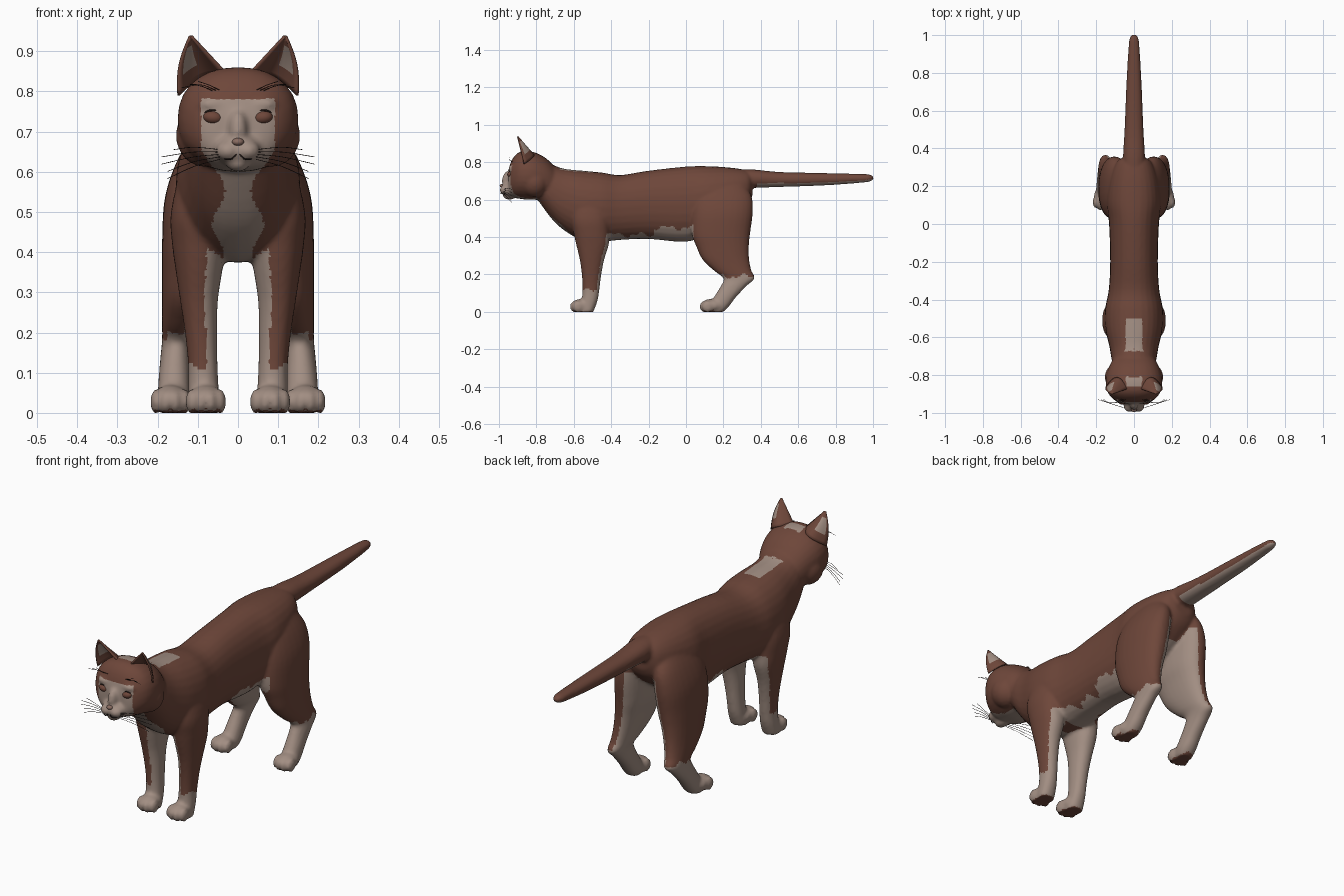
import bpy, bmesh, math
from mathutils import Matrix, Vector

cube = bpy.data.objects.get("Cube")
if cube:
    bpy.data.objects.remove(cube)


def material(name, rgb):
    m = bpy.data.materials.new(name)
    m.use_nodes = True
    m.diffuse_color = (*rgb, 1)
    m.node_tree.nodes["Principled BSDF"].inputs["Base Color"].default_value = (*rgb, 1)
    return m


BROWN = material("brown fur", (.155, .062, .042))
CREAM = material("cream fur", (.36, .27, .225))
DARK = material("dark line", (.02, .012, .01))
PINK = material("nose pink", (.25, .15, .12))


def add_object(name, bm, mats):
    bmesh.ops.recalc_face_normals(bm, faces=bm.faces)
    mesh = bpy.data.meshes.new(name)
    bm.to_mesh(mesh)
    bm.free()
    for m in mats:
        mesh.materials.append(m)
    for p in mesh.polygons:
        p.use_smooth = True
    ob = bpy.data.objects.new(name, mesh)
    bpy.context.collection.objects.link(ob)
    return ob


def spline(rows, steps=4):
    """Smooth a list of stations with a Catmull-Rom spline."""
    out = []
    for i in range(len(rows) - 1):
        quad = [rows[max(i - 1, 0)], rows[i], rows[i + 1], rows[min(i + 2, len(rows) - 1)]]
        for s in range(steps):
            t = s / steps
            out.append([b + t / 2 * (c - a + t * (2 * a - 5 * b + 4 * c - d + t * (3 * (b - c) + d - a)))
                        for a, b, c, d in zip(*quad)])
    return out + [list(rows[-1])]


def loft(bm, rows, axis, side=1, power=.9, seg=28):
    """Rows are (position on axis, x low, x high, other low, other high)."""
    rings = []
    for t, x0, x1, q0, q1 in spline(rows):
        ring = []
        for k in range(seg):
            a = math.tau * k / seg
            c, s = (math.copysign(abs(f) ** power, f) for f in (math.cos(a), math.sin(a)))
            x = side * ((x0 + x1) / 2 + (x1 - x0) / 2 * c)
            q = (q0 + q1) / 2 + (q1 - q0) / 2 * s
            ring.append(bm.verts.new((x, t, q) if axis == "y" else (x, q, t)))
        rings.append(ring)
    for r, n in zip(rings, rings[1:]):
        for k in range(seg):
            j = (k + 1) % seg
            bm.faces.new((r[k], r[j], n[j], n[k]))
    bm.faces.new(rings[0])
    bm.faces.new(rings[-1])


def ball(bm, centre, radii, tilt=0):
    mat = Matrix.Translation(centre) @ Matrix.Rotation(tilt, 4, "Y") @ Matrix.Diagonal((*radii, 1))
    bmesh.ops.create_uvsphere(bm, u_segments=20, v_segments=12, radius=1, matrix=mat)


def symmetric(rows):
    """Rows of (y, top, bottom, half width)."""
    return [(y, -w, w, b, t) for y, t, b, w in rows]


TORSO = [(-.80, .83, .61, .10), (-.72, .79, .50, .118), (-.65, .765, .435, .13),
         (-.55, .755, .38, .152), (-.45, .745, .375, .153), (-.35, .732, .385, .134),
         (-.20, .755, .39, .126), (0, .777, .375, .132), (.12, .779, .42, .145),
         (.25, .77, .50, .125), (.33, .755, .57, .09), (.355, .73, .62, .05)]
HEAD = [(-.68, .75, .60, .09), (-.74, .815, .60, .125), (-.80, .85, .60, .146),
        (-.85, .86, .60, .15), (-.89, .855, .605, .14), (-.92, .83, .61, .118),
        (-.94, .79, .62, .09), (-.95, .75, .635, .06)]
TAIL = [(.22, .76, .66, .05), (.35, .762, .663, .058), (.5, .748, .668, .05),
        (.75, .742, .677, .04), (.95, .737, .692, .028), (.99, .732, .70, .02), (1.003, .72, .71, .008)]
# Legs: (z, inner x, outer x, front y, back y)
HIND_LEG = [(.70, .02, .11, .10, .30), (.62, .03, .155, .05, .35), (.53, .03, .183, .03, .357),
            (.42, .04, .189, .03, .343), (.35, .06, .189, .055, .336), (.28, .08, .189, .088, .338),
            (.22, .10, .189, .15, .35), (.18, .115, .189, .20, .368), (.14, .12, .193, .187, .325),
            (.08, .12, .198, .15, .268), (.03, .12, .20, .12, .23), (0, .13, .195, .12, .20)]
FRONT_LEG = [(.62, .04, .14, -.60, -.42), (.5, .03, .167, -.615, -.41), (.42, .03, .164, -.60, -.41),
             (.36, .038, .156, -.587, -.413), (.28, .05, .144, -.568, -.437), (.2, .052, .132, -.557, -.453),
             (.12, .051, .124, -.553, -.463), (.06, .048, .124, -.558, -.473), (0, .045, .125, -.57, -.495)]

# Body, head, tail and legs fused into one skin
bm = bmesh.new()
loft(bm, symmetric(TORSO), "y")
loft(bm, symmetric(HEAD), "y")
loft(bm, symmetric(TAIL), "y")
ball(bm, (0, -.94, .655), (.06, .05, .042))
ball(bm, (0, -.945, .622), (.03, .035, .022))
ball(bm, (0, -.945, .70), (.026, .04, .055))
for side in (-1, 1):
    loft(bm, HIND_LEG, "z", side)
    loft(bm, FRONT_LEG, "z", side)
    ball(bm, (side * .082, -.81, .69), (.073, .075, .078))
    ball(bm, (side * .024, -.962, .652), (.032, .034, .026))
    ball(bm, (side * .062, -.925, .768), (.036, .025, .016))
    for x, y in ((.08, -.553), (.168, .14)):
        ball(bm, (side * x, y, .034), (.045, .064, .036))
        for k in range(4):
            off = k - 1.5
            ball(bm, (side * (x + off * .024), y - .04 + .007 * off * off, .028), (.014, .031, .031))
body = add_object("body", bm, [BROWN, CREAM])
remesh = body.modifiers.new("Fuse", "REMESH")
remesh.mode = "VOXEL"
remesh.voxel_size = .008
smooth = body.modifiers.new("Soften", "SMOOTH")
smooth.factor = .5
smooth.iterations = 4
bpy.context.view_layer.update()
skin = bpy.data.meshes.new_from_object(body.evaluated_get(bpy.context.evaluated_depsgraph_get()))
body.modifiers.clear()
body.data = skin
skin.materials.clear()
skin.materials.append(BROWN)
skin.materials.append(CREAM)
for v in skin.vertices:
    v.co.z = max(v.co.z, 0)


def is_cream(c, n):
    x, y, z = abs(c.x), c.y, c.z
    inward = n.x * math.copysign(1, c.x) < -.3
    wave = .01 * math.sin(45 * y) + .006 * math.sin(110 * y + 30 * x)
    if z < .012 and n.z < -.7:
        return False                                            # paw pads
    if y > .38:
        return n.z < -.5                                        # under the tail
    if y < -.86 and z > .6:
        return z < .782 and x < min(.092, .055 + (z - .6) * .7)  # face
    if y < -.5 and z > .36 and n.y < .3 and x < .048 + .016 * math.sin((.51 - z) * 38):
        return True                                             # chest
    if y > .04:
        return z < .19 + wave or (inward and z < .58) or (x < .07 and z < .52 and n.z < -.3)
    if y > -.43 and n.z < .2 and z < (.45 if y > -.17 else .412) + wave:
        return True                                             # belly
    if y < -.4 and z < .42:
        return z < .112 + wave or inward or (n.y > .6 and z < .36)
    return False


for p in skin.polygons:
    p.use_smooth = True
    p.material_index = int(is_cream(p.center, p.normal))

# Cupped ears
for side, label in ((1, "left"), (-1, "right")):
    bm = bmesh.new()
    inner, outer, tip = Vector((.03, -.872, .845)), Vector((.148, -.865, .79)), Vector((.118, -.902, .94))
    n = 10
    grid = []
    for i in range(n + 1):
        v = i / n * .97
        row = []
        for j in range(n + 1):
            u = j / n
            p = inner.lerp(outer, u).lerp(tip, v)
            p.y += .055 * math.sin(math.pi * u) * (1 - v)
            p.x += .012 * u * math.sin(math.pi * v)
            p.z += .02 * math.sin(math.pi * u) * (1 - v)
            row.append(bm.verts.new((p.x * side, p.y, p.z)))
        grid.append(row)
    front = []
    for i in range(n):
        for j in range(n):
            quad = [grid[i][j], grid[i][j + 1], grid[i + 1][j + 1], grid[i + 1][j]]
            f = bm.faces.new(quad if side > 0 else quad[::-1])
            f.material_index = int(5 <= j <= 8 and 3 <= i <= 7)
    ear = add_object(label + "_ear", bm, [BROWN, CREAM, BROWN])
    thick = ear.modifiers.new("Thickness", "SOLIDIFY")
    thick.thickness = .007
    thick.offset = 0
    # the back of each ear stays brown
    if ear.data.polygons[0].normal.y < 0:
        ear.data.materials[2] = BROWN


def strands(name, paths, radius, mat):
    cu = bpy.data.curves.new(name, "CURVE")
    cu.dimensions = "3D"
    cu.bevel_depth = radius
    cu.bevel_resolution = 1
    for pts in paths:
        sp = cu.splines.new("POLY")
        fine = spline(pts)
        sp.points.add(len(fine) - 1)
        for q, p in zip(sp.points, fine):
            q.co = (*p, 1)
    cu.materials.append(mat)
    ob = bpy.data.objects.new(name, cu)
    bpy.context.collection.objects.link(ob)


# Eyes with dark lids, whiskers and brow hairs
whiskers, lids = [], []
for side, label in ((1, "left"), (-1, "right")):
    bm = bmesh.new()
    ball(bm, (side * .062, -.936, .735), (.025, .02, .017), side * -.12)
    add_object(label + "_eye", bm, [BROWN])
    lids.append([(side * (.062 + .027 * math.cos(a)), -.945 + .014 * math.cos(a) ** 2,
                  .735 + .018 * math.sin(a)) for a in [math.pi * k / 8 for k in range(9)]])
    for k in range(5):
        z = .655 - .006 * k
        whiskers.append([(side * .045, -.975, z), (side * .11, -.955, z + .006 - .006 * k),
                         (side * (.16 + .015 * (k % 3 + k % 2)), -.93, z - .012 * k)])
    for k in range(3):
        whiskers.append([(side * (.04 + .01 * k), -.925, .80), (side * (.07 + .015 * k), -.945, .815),
                         (side * (.10 + .02 * k), -.945, .825 - .008 * k)])
strands("whiskers", whiskers, .0009, DARK)
strands("eyelids", lids, .0025, DARK)

# Nose and mouth
bm = bmesh.new()
ball(bm, (0, -.982, .674), (.015, .014, .010))
add_object("nose", bm, [PINK])
strands("mouth", [[(-.034, -.979, .632), (-.016, -.99, .632), (0, -.985, .645),
                   (.016, -.99, .632), (.034, -.979, .632)]], .002, DARK)
